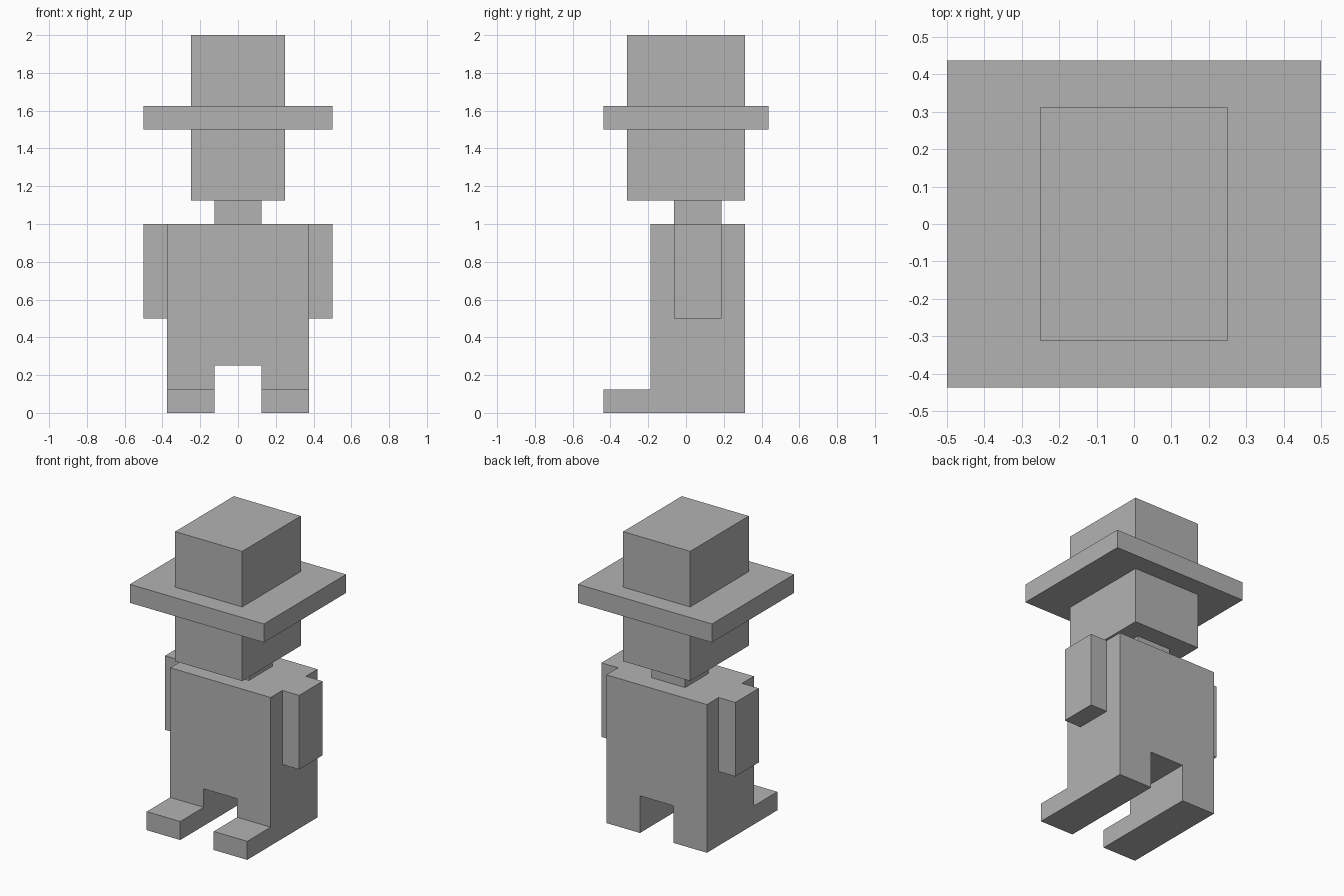
import bpy
import bmesh

default = bpy.data.objects.get("Cube")
if default:
    bpy.data.objects.remove(default, do_unlink=True)

grey = bpy.data.materials.new("plain_grey")
grey.use_nodes = True
colour = (0.45, 0.45, 0.45, 1)
grey.diffuse_color = colour
grey.node_tree.nodes["Principled BSDF"].inputs["Base Color"].default_value = colour


def prism(name, outline, y0, y1):
    """Extrude a closed x-z outline from y0 back to y1."""
    bm = bmesh.new()
    face = bm.faces.new([bm.verts.new((x, y0, z)) for x, z in outline])
    extruded = bmesh.ops.extrude_face_region(bm, geom=[face])
    verts = [v for v in extruded["geom"] if isinstance(v, bmesh.types.BMVert)]
    bmesh.ops.translate(bm, verts=verts, vec=(0, y1 - y0, 0))
    bmesh.ops.recalc_face_normals(bm, faces=bm.faces)
    mesh = bpy.data.meshes.new(name)
    bm.to_mesh(mesh)
    bm.free()
    mesh.materials.append(grey)
    obj = bpy.data.objects.new(name, mesh)
    bpy.context.scene.collection.objects.link(obj)
    return obj


def box(name, x0, x1, y0, y1, z0, z1):
    return prism(name, [(x0, z0), (x1, z0), (x1, z1), (x0, z1)], y0, y1)


# Torso and legs share flush sides, so they are one arch-shaped prism
half = [(0.125, 0.25), (0.125, 0), (0.375, 0), (0.375, 1)]
outline = half + [(-x, z) for x, z in reversed(half)]
prism("torso_and_legs", outline, -0.1875, 0.3125)

# Arms and feet on both sides
for side, s in (("left", 1), ("right", -1)):
    ax = sorted((s * 0.375, s * 0.5))
    box(side + "_arm", *ax, -0.0625, 0.1875, 0.5, 1)
    fx = sorted((s * 0.125, s * 0.375))
    box(side + "_foot", *fx, -0.4375, -0.1875, 0, 0.125)

# Neck, head and hat
box("neck", -0.125, 0.125, -0.0625, 0.1875, 1, 1.125)
box("head", -0.25, 0.25, -0.3125, 0.3125, 1.125, 1.5)
box("hat_brim", -0.5, 0.5, -0.4375, 0.4375, 1.5, 1.625)
box("hat_crown", -0.25, 0.25, -0.3125, 0.3125, 1.625, 2)
